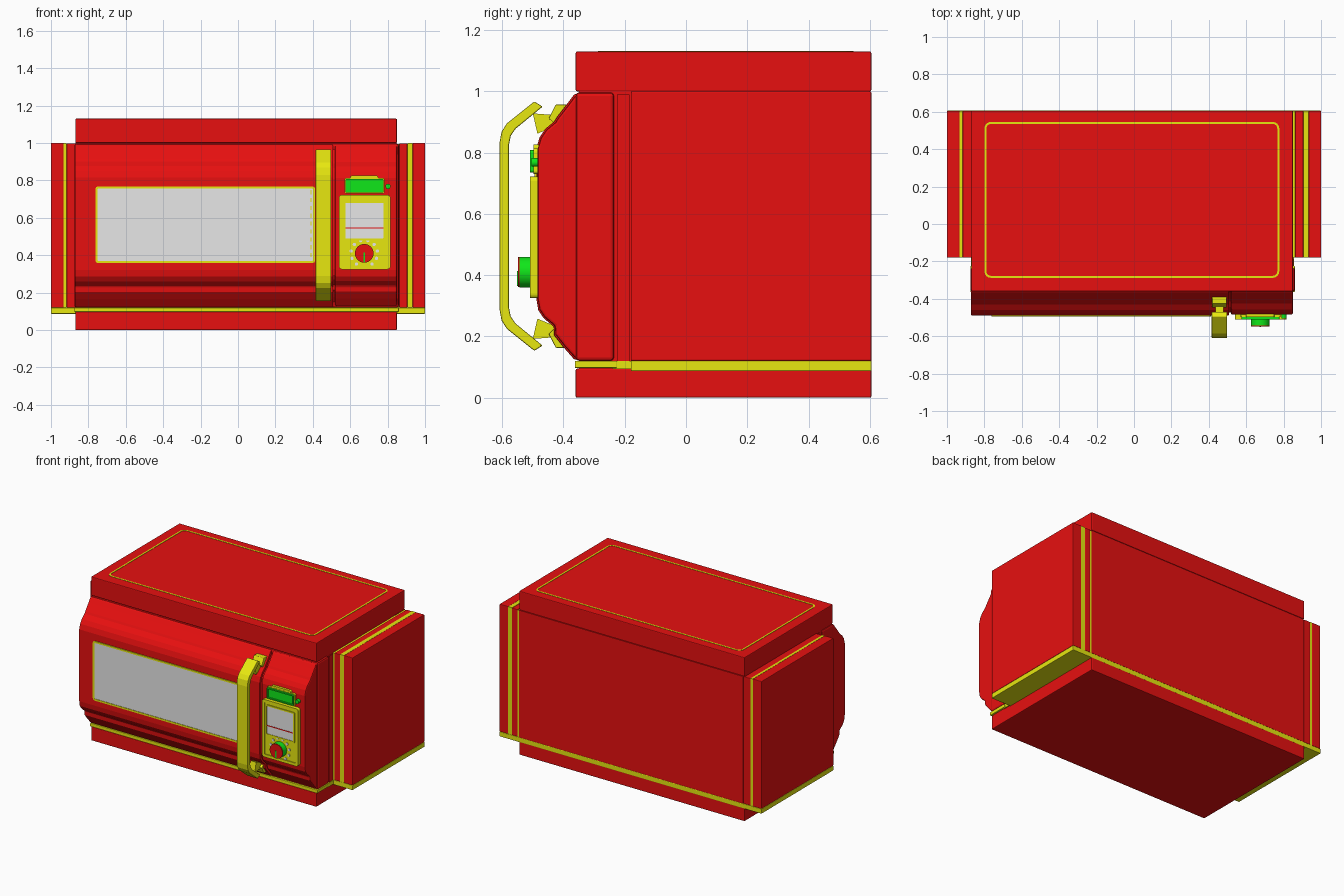
import bpy, bmesh, math
from mathutils import Vector

cube = bpy.data.objects.get("Cube")
if cube:
    bpy.data.objects.remove(cube, do_unlink=True)


def material(name, rgb):
    m = bpy.data.materials.new(name)
    m.use_nodes = True
    m.diffuse_color = (*rgb, 1)
    m.node_tree.nodes["Principled BSDF"].inputs["Base Color"].default_value = (*rgb, 1)
    return m


RED = material("red enamel", (0.8, 0.005, 0.005))
YELLOW = material("yellow trim", (0.8, 0.8, 0.005))
GREEN = material("green accent", (0.005, 0.8, 0.01))
GREY = material("pale grey glass", (0.8, 0.8, 0.8))


def finish(name, bm, mat, bevel=0):
    bmesh.ops.recalc_face_normals(bm, faces=bm.faces)
    me = bpy.data.meshes.new(name)
    bm.to_mesh(me)
    bm.free()
    me.materials.append(mat)
    ob = bpy.data.objects.new(name, me)
    bpy.context.collection.objects.link(ob)
    if bevel:
        mod = ob.modifiers.new("soft edges", 'BEVEL')
        mod.width = bevel
        mod.segments = 2
        mod.limit_method = 'ANGLE'
        mod.angle_limit = math.radians(40)
    return ob


def box(name, x, y, z, mat, bevel=0):
    """Box from (low, high) pairs on each axis."""
    bm = bmesh.new()
    for v in bmesh.ops.create_cube(bm, size=1)["verts"]:
        v.co = [p[0] if c < 0 else p[1] for c, p in zip(v.co, (x, y, z))]
    return finish(name, bm, mat, bevel)


def extrude_x(name, outline, x, mat, bevel=0):
    """Extrude a (y, z) outline between two x positions."""
    bm = bmesh.new()
    face = bm.faces.new([bm.verts.new((x[0], a, b)) for a, b in outline])
    ext = bmesh.ops.extrude_face_region(bm, geom=[face])["geom"]
    moved = [g for g in ext if isinstance(g, bmesh.types.BMVert)]
    bmesh.ops.translate(bm, verts=moved, vec=(x[1] - x[0], 0, 0))
    return finish(name, bm, mat, bevel)


def round_rect(u, v, r, inset=0):
    r = max(r - inset, 0.002)
    pts = []
    corners = [(u[1], v[1]), (u[0], v[1]), (u[0], v[0]), (u[1], v[0])]
    mid = Vector((sum(u) / 2, sum(v) / 2))
    for i, c in enumerate(corners):
        cx, cy = [k - math.copysign(inset + r, k - m) for k, m in zip(c, mid)]
        for s in range(5):
            a = math.pi / 2 * (i + s / 4)
            pts.append((cx + r * math.cos(a), cy + r * math.sin(a)))
    return pts


def panel(name, u, v, r, start, thick, mat, rim=0, top=False):
    """Rounded plate, or a frame if rim is set, facing the front or the top."""
    place = (lambda a, b, d: (a, b, start + d)) if top else (lambda a, b, d: (a, start - d, b))
    bm = bmesh.new()
    rings = [(0, 0), (0, thick)] + ([(rim, thick), (rim, 0)] if rim else [])
    loops = [[bm.verts.new(place(a, b, d)) for a, b in round_rect(u, v, r, i)] for i, d in rings]
    pairs = list(zip(loops, loops[1:] + loops[:1])) if rim else [(loops[0], loops[1])]
    for p, q in pairs:
        for i in range(len(p)):
            j = (i + 1) % len(p)
            bm.faces.new((p[i], p[j], q[j], q[i]))
    if not rim:
        bm.faces.new(loops[0])
        bm.faces.new(loops[1])
    return finish(name, bm, mat)


def disc(name, x, z, radius, front, depth, mat):
    bm = bmesh.new()
    bmesh.ops.create_cone(bm, cap_ends=True, segments=32, radius1=radius,
                          radius2=radius, depth=depth)
    for v in bm.verts:
        v.co = (x + v.co.x, front + depth / 2 - v.co.z, z + v.co.y)
    ob = finish(name, bm, mat)
    for p in ob.data.polygons:
        p.use_smooth = len(p.vertices) == 4
    return ob


# Cabinet core, top hood and base plinth
X, Y = (-0.87, 0.85), (-0.36, 0.605)
box("cabinet", (-0.868, 0.848), (-0.35, 0.60), (0.08, 1.01), RED)
box("top_hood", X, Y, (1.0, 1.13), RED, 0.005)
box("base_plinth", X, Y, (0, 0.095), RED, 0.005)
box("front_collar", (-0.875, 0.86), (-0.36, -0.235), (0.12, 0.997), RED, 0.012)
box("collar_groove", (-0.87, 0.853), (-0.225, -0.185), (0.12, 0.99), RED)
box("back_panel", (-0.86, 0.85), (0.5, 0.605), (0.12, 0.997), RED)

# Side housings, each with a yellow band sandwiched in it
SIDE = (-0.18, 0.605)
for side, inner, band, outer in (("right", -0.868, (-0.933, -0.916), -1.0),
                                 ("left", 0.862, (0.905, 0.934), 1.0)):
    near, far = sorted(band, key=abs)
    box(side + "_inner_housing", sorted((inner, near)), SIDE, (0.12, 0.998), RED, 0.004)
    box(side + "_outer_housing", sorted((far, outer)), SIDE, (0.12, 1.0), RED, 0.004)
    box(side + "_yellow_band", band, (-0.179, 0.604), (0.12, 0.999), YELLOW)
box("left_seam_band", (0.848, 0.862), (-0.178, 0.603), (0.12, 0.994), YELLOW)

# Yellow skirt around the bottom
box("skirt_rear", (-1, 1), (-0.18, 0.606), (0.087, 0.12), YELLOW, 0.003)
box("skirt_middle", (-0.872, 0.856), (-0.24, -0.17), (0.093, 0.12), YELLOW)
box("skirt_front", (-0.875, 0.86), (-0.363, -0.225), (0.097, 0.12), YELLOW, 0.003)

# Door and control column share one front profile
PROFILE = [(-0.34, 0.995), (-0.365, 0.99), (-0.385, 0.963), (-0.422, 0.915),
           (-0.43, 0.902), (-0.46, 0.877), (-0.478, 0.85), (-0.488, 0.815),
           (-0.488, 0.32), (-0.482, 0.285), (-0.465, 0.26), (-0.432, 0.232),
           (-0.43, 0.203), (-0.40, 0.165), (-0.365, 0.125), (-0.34, 0.125)]


def shrunk(amount):
    return [(y + amount, 0.56 + (z - 0.56) * (1 - 2 * amount)) for y, z in PROFILE]


extrude_x("door", PROFILE, (-0.872, 0.508), RED, 0.004)
extrude_x("door_seam", shrunk(0.015), (0.50, 0.53), RED)
extrude_x("control_column", shrunk(0.004), (0.518, 0.85), RED, 0.008)

# Door window
panel("window_frame", (-0.763, 0.412), (0.358, 0.768), 0.015, -0.48, 0.014, YELLOW, rim=0.012)
panel("window_glass", (-0.755, 0.404), (0.366, 0.760), 0.01, -0.48, 0.011, GREY)
for i in range(9):
    z = 0.39 + i * 0.042
    box("window_dash", (0.387, 0.392), (-0.493, -0.49), (z, z + 0.022), YELLOW)

# Door handle: bent strap on two mirrored mounts
MID = 0.56
mirror = lambda pts: [(y, 2 * MID - z) for y, z in reversed(pts)]
outer = [(-0.495, 0.967), (-0.585, 0.895), (-0.602, 0.868), (-0.609, 0.83)]
inner = [(-0.468, 0.95), (-0.556, 0.878), (-0.572, 0.855), (-0.578, 0.825)]
extrude_x("handle_strap", outer + mirror(outer) + list(reversed(mirror(inner))) + inner[::-1],
          (0.415, 0.498), YELLOW, 0.004)
post = [(-0.50, 0.928), (-0.42, 0.922), (-0.43, 0.885), (-0.485, 0.862)]
foot = [(-0.425, 0.957), (-0.385, 0.957), (-0.425, 0.89), (-0.448, 0.912)]
for where, flip in (("upper", list), ("lower", mirror)):
    extrude_x(where + "_handle_post", flip(post), (0.435, 0.478), YELLOW)
    extrude_x(where + "_handle_foot", flip(foot), (0.418, 0.495), YELLOW, 0.003)

# Control plate with screen
panel("control_plate", (0.54, 0.815), (0.325, 0.722), 0.015, -0.48, 0.024, YELLOW)
panel("control_rim", (0.54, 0.815), (0.325, 0.722), 0.015, -0.50, 0.010, YELLOW, rim=0.02)
panel("screen_frame", (0.565, 0.787), (0.48, 0.69), 0.008, -0.50, 0.009, YELLOW, rim=0.01)
panel("screen", (0.572, 0.78), (0.487, 0.683), 0.005, -0.50, 0.006, GREY)
box("screen_line", (0.575, 0.777), (-0.508, -0.505), (0.543, 0.549), RED)

# Timer dial with tick marks
DX, DZ = 0.675, 0.41
disc("dial_body", DX, DZ, 0.05, -0.543, 0.045, GREEN)
disc("dial_face", DX, DZ, 0.049, -0.549, 0.008, RED)
box("dial_pointer", (DX - 0.005, DX + 0.005), (-0.552, -0.545), (DZ - 0.045, DZ + 0.004), GREEN)
for i in range(10):
    a = math.radians(-54 + i * 32)
    disc("dial_tick", DX + 0.071 * math.cos(a), DZ + 0.071 * math.sin(a), 0.009, -0.508, 0.006, GREY)

# Green badge above the plate, with a small button
panel("badge_back", (0.57, 0.783), (0.73, 0.813), 0.01, -0.48, 0.018, YELLOW)
panel("badge_tab", (0.60, 0.75), (0.80, 0.826), 0.01, -0.48, 0.017, YELLOW)
panel("badge_rim", (0.575, 0.778), (0.735, 0.808), 0.008, -0.48, 0.03, GREEN, rim=0.008)
panel("badge_screen", (0.58, 0.773), (0.74, 0.803), 0.005, -0.48, 0.022, GREEN)
disc("badge_button", 0.802, 0.768, 0.014, -0.505, 0.03, GREEN)

# Inlaid yellow outline on the hood
panel("hood_outline", (-0.8, 0.777), (-0.288, 0.546), 0.035, 1.127, 0.005, YELLOW, rim=0.011, top=True)
